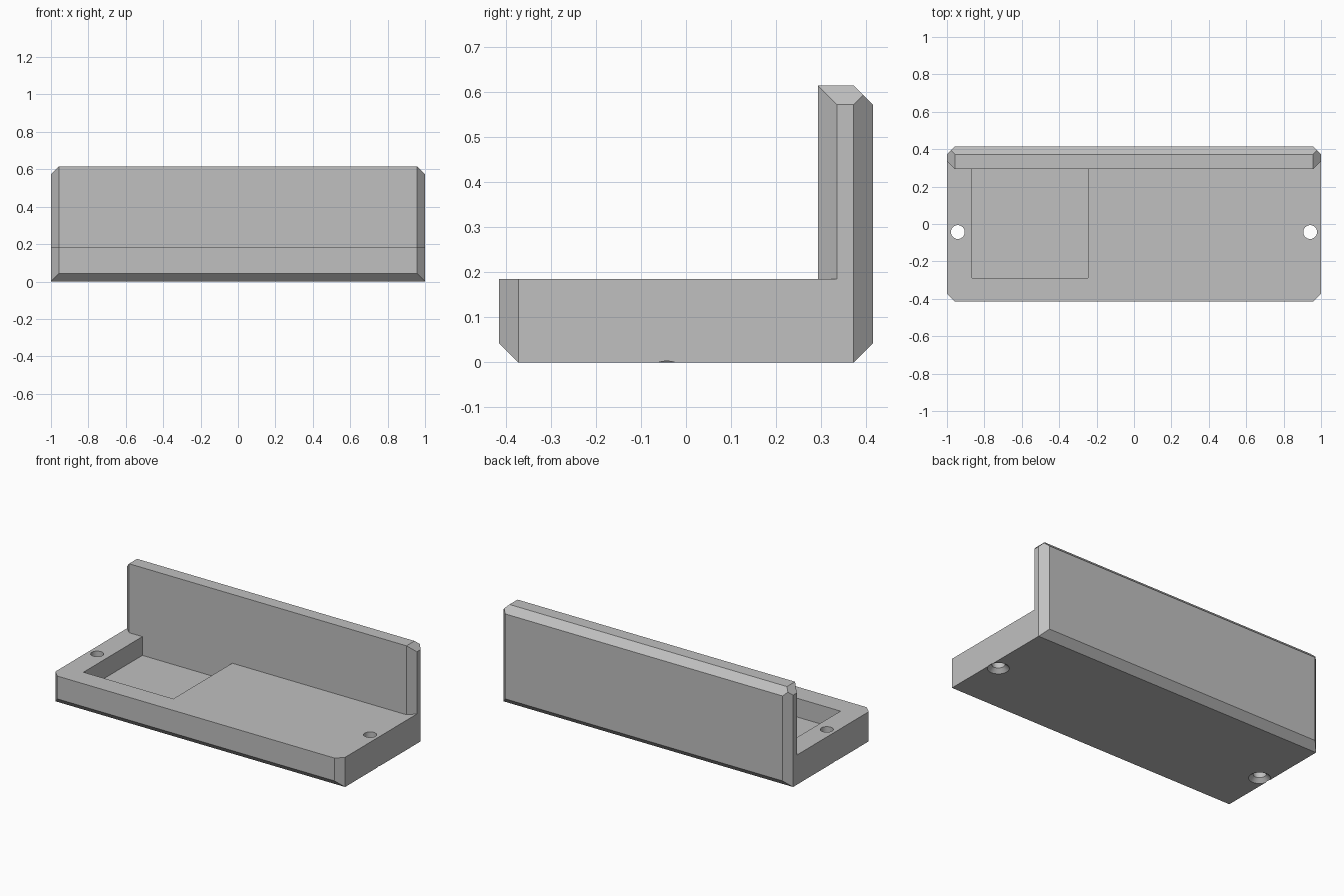
import bpy
import bmesh
import math
from mathutils import Matrix, Vector

if "Cube" in bpy.data.objects:
    bpy.data.objects.remove(bpy.data.objects["Cube"], do_unlink=True)

# Overall sizes
HALF_W, HALF_D = 1.0, 0.415
BASE_H, WALL_H = 0.185, 0.615
WALL_Y = 0.293
CHAMFER = 0.0425

gray = bpy.data.materials.new("plain gray")
gray.use_nodes = True
gray.diffuse_color = (0.53, 0.53, 0.53, 1)
gray.node_tree.nodes["Principled BSDF"].inputs["Base Color"].default_value = gray.diffuse_color


def add_object(name, bm):
    bmesh.ops.recalc_face_normals(bm, faces=bm.faces)
    mesh = bpy.data.meshes.new(name)
    bm.to_mesh(mesh)
    bm.free()
    mesh.materials.append(gray)
    obj = bpy.data.objects.new(name, mesh)
    bpy.context.collection.objects.link(obj)
    return obj


def prism(points, direction):
    """Extrude a closed outline of 3D points along a direction."""
    bm = bmesh.new()
    face = bm.faces.new([bm.verts.new(p) for p in points])
    result = bmesh.ops.extrude_face_region(bm, geom=[face], use_keep_orig=True)
    verts = [v for v in result["geom"] if isinstance(v, bmesh.types.BMVert)]
    bmesh.ops.translate(bm, verts=verts, vec=direction)
    return bm


def slice_edge(bm, point, normal):
    """Trim everything beyond a plane and cap the cut."""
    geom = bm.verts[:] + bm.edges[:] + bm.faces[:]
    cut = bmesh.ops.bisect_plane(bm, geom=geom, dist=1e-6, plane_co=point,
                                 plane_no=Vector(normal).normalized(), clear_outer=True)
    edges = [e for e in cut["geom_cut"] if isinstance(e, bmesh.types.BMEdge)]
    bmesh.ops.edgenet_fill(bm, edges=edges)


def carve(target, cutter):
    mod = target.modifiers.new("carve", "BOOLEAN")
    mod.operation = "DIFFERENCE"
    mod.solver = "EXACT"
    mod.object = cutter
    cutter.hide_render = True
    bpy.context.view_layer.objects.active = target
    bpy.ops.object.modifier_apply(modifier=mod.name)
    bpy.data.objects.remove(cutter, do_unlink=True)


# L-shaped body: flat base with an upright back wall
outline = [(-HALF_D, 0), (HALF_D, 0), (HALF_D, WALL_H),
           (WALL_Y, WALL_H), (WALL_Y, BASE_H), (-HALF_D, BASE_H)]
body = prism([(-HALF_W, y, z) for y, z in outline], (2 * HALF_W, 0, 0))

# Chamfers: long bottom edges, back top edge, wall ends and upright corners
for side in (-1, 1):
    slice_edge(body, (0, side * HALF_D, CHAMFER), (0, side, -1))
    slice_edge(body, (side * HALF_W, 0, WALL_H - CHAMFER), (side, 0, 1))
    for depth in (-1, 1):
        slice_edge(body, (side * HALF_W, depth * (HALF_D - CHAMFER), 0), (side, depth, 0))
slice_edge(body, (0, HALF_D, WALL_H - CHAMFER), (0, 1, 1))
bracket = add_object("ledge_bracket", body)

# Chamfers on the front upright edges of the wall
inner, outer = HALF_W - CHAMFER - 0.1, HALF_W + 0.1
for side in (-1, 1):
    triangle = [(inner, WALL_Y - 0.1), (outer, WALL_Y - 0.1),
                (outer, WALL_Y - 0.1 + outer - inner)]
    wedge = prism([(side * x, y, BASE_H) for x, y in triangle], (0, 0, 0.6))
    carve(bracket, add_object("wall_corner_cutter", wedge))

# Rectangular pocket reaching back to the wall
pocket = [(-0.865, -0.288), (-0.245, -0.288), (-0.245, WALL_Y), (-0.865, WALL_Y)]
carve(bracket, add_object("pocket_cutter", prism([(x, y, 0.068) for x, y in pocket], (0, 0, 0.2))))


# Screw holes, countersunk from below
def round_cutter(x, low, high, r_low, r_high):
    bm = bmesh.new()
    centre = Matrix.Translation((x, -0.043, (low + high) / 2))
    bmesh.ops.create_cone(bm, cap_ends=True, segments=48, radius1=r_low,
                          radius2=r_high, depth=high - low, matrix=centre)
    return add_object("hole_cutter", bm)


for side in (-1, 1):
    x = side * 0.942
    carve(bracket, round_cutter(x, -0.1, 0.3, 0.037, 0.037))
    carve(bracket, round_cutter(x, -0.05, 0.04, 0.111, 0.021))

# Smooth hole walls, crisp edges elsewhere
bpy.ops.object.select_all(action="DESELECT")
bracket.select_set(True)
bpy.context.view_layer.objects.active = bracket
bpy.ops.object.shade_smooth_by_angle(angle=math.radians(30))
